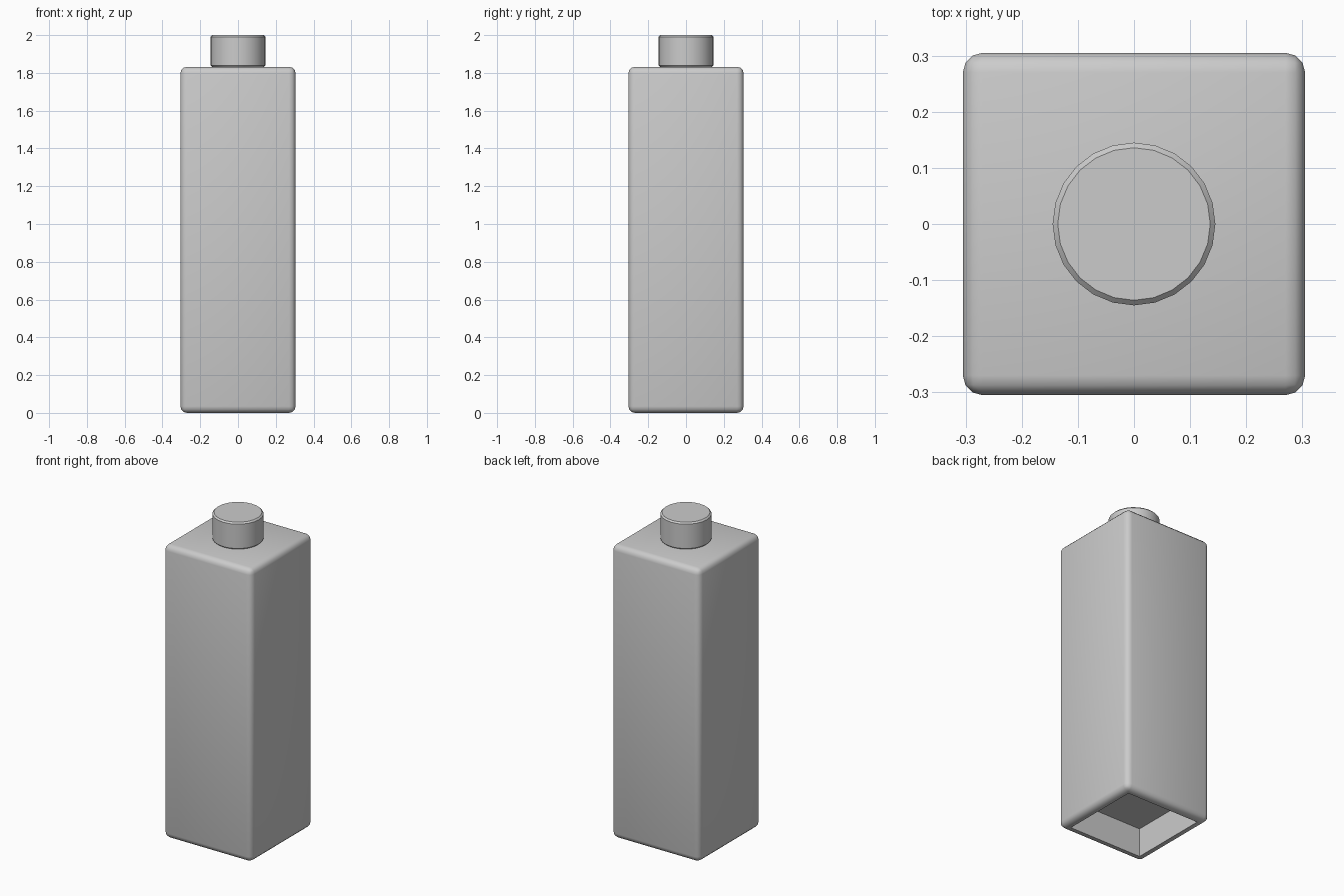
import bpy, bmesh, math
from mathutils import Matrix, Vector

if "Cube" in bpy.data.objects:
    bpy.data.objects.remove(bpy.data.objects["Cube"])


def finish(bm, name, angle):
    bmesh.ops.recalc_face_normals(bm, faces=bm.faces)
    mesh = bpy.data.meshes.new(name)
    bm.to_mesh(mesh)
    bm.free()
    obj = bpy.data.objects.new(name, mesh)
    bpy.context.collection.objects.link(obj)
    bpy.ops.object.select_all(action='DESELECT')
    bpy.context.view_layer.objects.active = obj
    obj.select_set(True)
    bpy.ops.object.shade_smooth_by_angle(angle=math.radians(angle))
    return obj


# Square body with rounded edges
W, H, R = 0.61, 1.832, 0.035
bm = bmesh.new()
bmesh.ops.create_cube(bm, size=1, matrix=Matrix.Translation((0, 0, H / 2)) @ Matrix.Diagonal((W, W, H, 1)))
bmesh.ops.bevel(bm, geom=bm.edges[:], offset=R, segments=3, profile=0.5, affect='EDGES')

# Straight-walled recess in the underside
bm.normal_update()
base = min(bm.faces, key=lambda f: f.calc_center_median().z)
bmesh.ops.inset_region(bm, faces=[base], thickness=W / 2 - R - 0.247)
ceiling = bmesh.ops.extrude_discrete_faces(bm, faces=[base])["faces"][0]
bmesh.ops.translate(bm, verts=ceiling.verts[:], vec=Vector((0, 0, 0.18)))
finish(bm, "bottle_body", 40)

# Round cap with a narrow bevel on both rims
bm = bmesh.new()
bottom, top, radius = 1.83, 2.0, 0.145
bmesh.ops.create_cone(bm, cap_ends=True, segments=24, radius1=radius, radius2=radius,
                      depth=top - bottom, matrix=Matrix.Translation((0, 0, (top + bottom) / 2)))
rims = [e for e in bm.edges if abs(e.verts[0].co.z - e.verts[1].co.z) < 1e-4]
bmesh.ops.bevel(bm, geom=rims, offset=0.009, segments=1, affect='EDGES')
finish(bm, "cap", 30)
